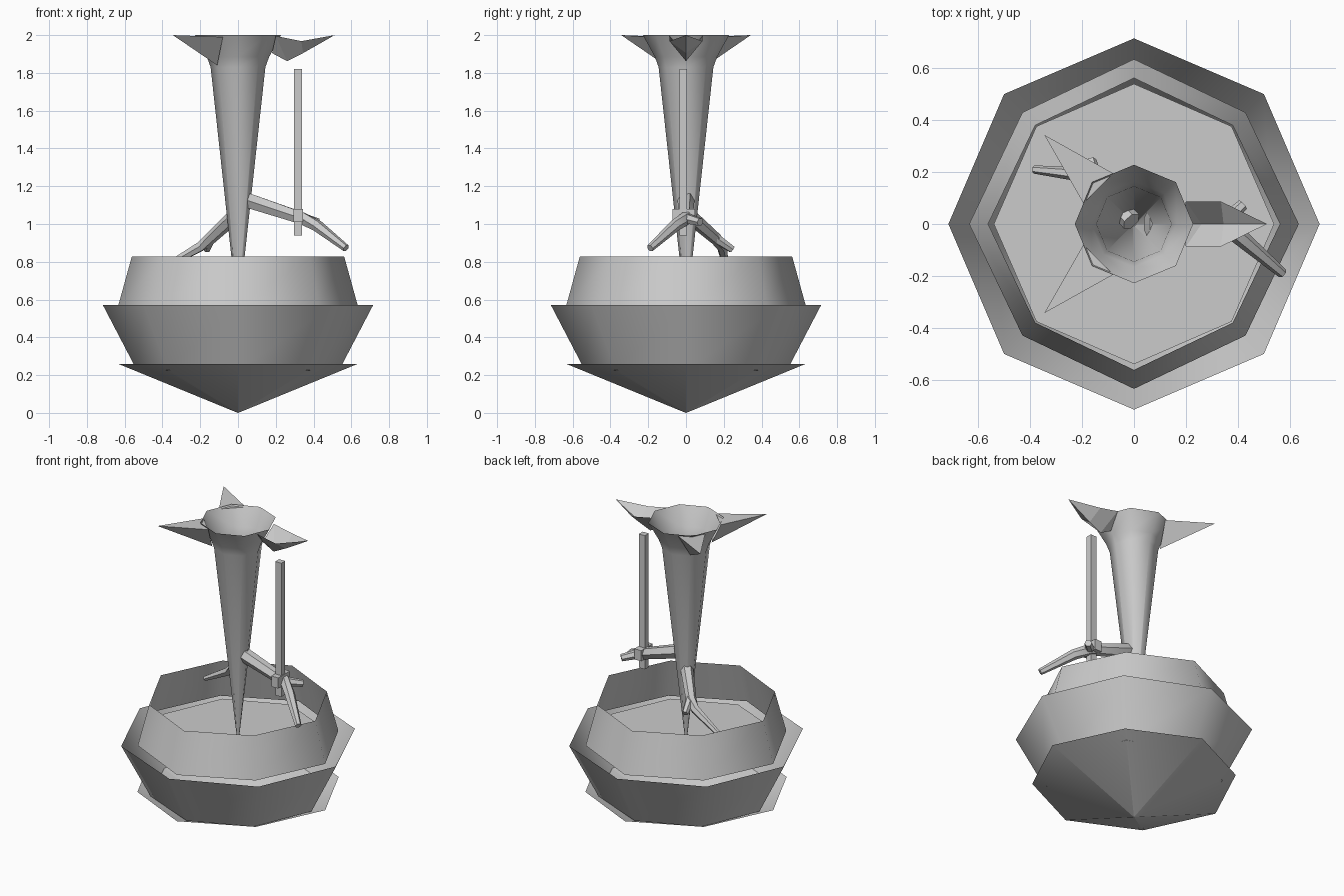
import bpy, bmesh
from math import cos, sin, pi
from mathutils import Vector

if "Cube" in bpy.data.objects:
    bpy.data.objects.remove(bpy.data.objects["Cube"])


def make(name, verts, faces, smooth=False):
    me = bpy.data.meshes.new(name)
    me.from_pydata([tuple(v) for v in verts], [], faces)
    bm = bmesh.new()
    bm.from_mesh(me)
    bmesh.ops.recalc_face_normals(bm, faces=bm.faces)
    bm.to_mesh(me)
    bm.free()
    ob = bpy.data.objects.new(name, me)
    bpy.context.collection.objects.link(ob)
    if smooth:
        bpy.ops.object.select_all(action='DESELECT')
        bpy.context.view_layer.objects.active = ob
        ob.select_set(True)
        bpy.ops.object.shade_smooth_by_angle(angle=0.9)
    return ob


def octagon_shell(name, profile, smooth=True, diag=1.0):
    """Open eight-sided shell from (radius, z) pairs."""
    verts, faces = [], []
    for r, z in profile:
        for i in range(8):
            k = r * (diag if i % 2 else 1)
            verts.append((k * cos(i * pi / 4), k * sin(i * pi / 4), z))
    for j in range(len(profile) - 1):
        for i in range(8):
            a, b = j * 8 + i, j * 8 + (i + 1) % 8
            faces.append((a, b, b + 8, a + 8))
    ob = make(name, verts, faces, smooth)
    return ob


def limb(name, points, radii, sides=6):
    """Tapered tube along a path, capped at both ends."""
    pts = [Vector(p) for p in points]
    verts, faces = [], []
    for j, p in enumerate(pts):
        t = (pts[min(j + 1, len(pts) - 1)] - pts[max(j - 1, 0)]).normalized()
        u = t.cross(Vector((0, 0, 1))).normalized()
        v = u.cross(t)
        for i in range(sides):
            a = 2 * pi * i / sides
            verts.append(p + radii[j] * (cos(a) * u + sin(a) * v))
    for j in range(len(pts) - 1):
        for i in range(sides):
            a, b = j * sides + i, j * sides + (i + 1) % sides
            faces.append((a, b, b + sides, a + sides))
    n = len(verts)
    faces += [tuple(range(sides)), tuple(range(n - sides, n))]
    return make(name, verts, faces, True)


def box(name, centre, size):
    bpy.ops.mesh.primitive_cube_add(size=1, location=centre)
    ob = bpy.context.object
    ob.name = name
    ob.scale = size
    return ob


# Pot: bottom cone, flared lower wall, tapered upper wall, soil disc
octagon_shell("pot_base_cone", [(0.001, 0.0), (0.635, 0.26)], diag=0.96)
octagon_shell("pot_lower_wall", [(0.535, 0.225), (0.715, 0.57)], diag=0.99)
octagon_shell("pot_upper_wall", [(0.635, 0.565), (0.562, 0.828)], diag=0.957)
octagon_shell("soil", [(0.001, 0.58), (0.54, 0.58)], diag=0.985)

# Hollow trunk flaring towards an open top
octagon_shell("trunk", [(0.008, 0.58), (0.145, 1.83), (0.165, 1.885), (0.228, 2.0)])

# Two pointed leaves at the back left and front left
for side, s in (("back", 1), ("front", -1)):
    make("spike_leaf_" + side,
         [(-0.345, 0.343 * s, 2.0), (-0.08, 0.195 * s, 1.99),
          (-0.195, 0.08 * s, 1.99), (-0.11, 0.11 * s, 1.84)],
         [(0, 1, 2), (0, 1, 3), (0, 2, 3)])

# Folded leaf on the right
half = [(0.2, 0.087, 1.995), (0.335, 0.087, 1.968)]
spine = [(0.18, 0, 1.905), (0.26, 0, 1.862), (0.345, 0, 1.905), (0.512, 0, 2.0)]
verts = spine + half + [(x, -y, z) for x, y, z in half]
make("folded_leaf", verts,
     [(0, 1, 4), (1, 2, 5, 4), (2, 3, 5), (0, 6, 1), (1, 6, 7, 2), (2, 7, 3)])

# Branches, each with a side twig
limb("right_branch", [(0.05, 0, 1.125), (0.34, 0, 1.03), (0.42, -0.06, 0.99), (0.572, -0.19, 0.872)],
     [0.045, 0.036, 0.032, 0.02])
limb("right_twig", [(0.34, 0, 1.03), (0.42, 0.075, 1.01)], [0.03, 0.022])
limb("left_branch", [(-0.01, 0.01, 1.05), (-0.15, 0.16, 0.92), (-0.2, 0.19, 0.88), (-0.385, 0.21, 0.775)],
     [0.04, 0.032, 0.028, 0.016])
limb("left_twig", [(-0.14, 0.15, 0.93), (-0.165, 0.245, 0.865)], [0.028, 0.02])

# Upright stick held by a loop on the right branch
box("stick", (0.318, -0.015, 1.38), (0.044, 0.04, 0.88))
box("stick_loop", (0.318, -0.012, 1.045), (0.05, 0.12, 0.07))
